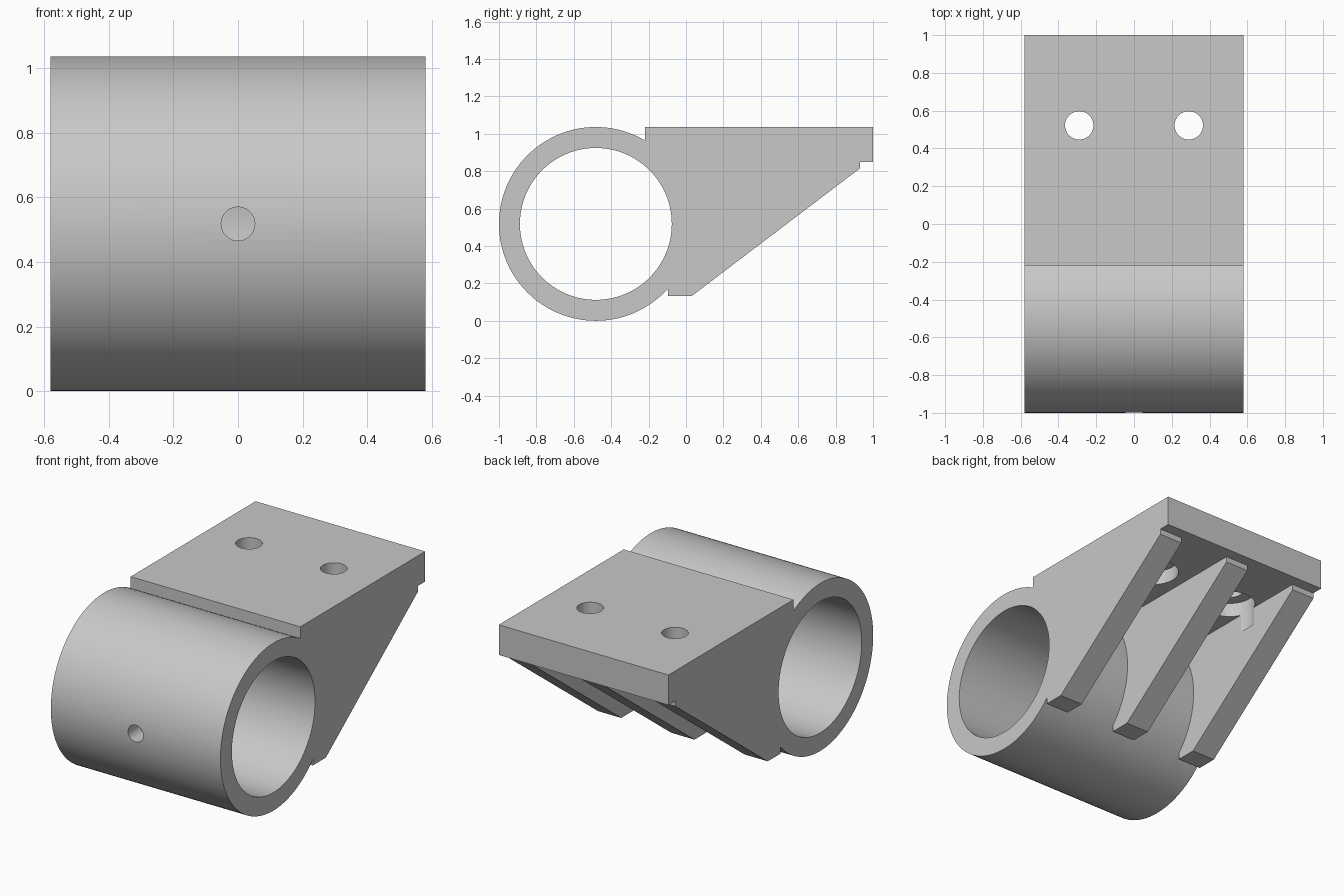
import bpy, bmesh, math
from mathutils import Matrix

if "Cube" in bpy.data.objects:
    bpy.data.objects.remove(bpy.data.objects["Cube"], do_unlink=True)

HALF_W = 0.58                 # half the width along x
RING_Y, RING_Z = -0.482, 0.518
OUTER_R, BORE_R = 0.518, 0.406
TOP, PLATE_Z = 1.036, 0.85
RIB_W = 0.158

metal = bpy.data.materials.new("light_grey")
metal.use_nodes = True
grey = (0.58, 0.58, 0.58, 1)
metal.diffuse_color = grey
metal.node_tree.nodes["Principled BSDF"].inputs["Base Color"].default_value = grey


def finish(bm, name):
    bmesh.ops.recalc_face_normals(bm, faces=bm.faces)
    mesh = bpy.data.meshes.new(name)
    bm.to_mesh(mesh)
    bm.free()
    mesh.materials.append(metal)
    obj = bpy.data.objects.new(name, mesh)
    bpy.context.collection.objects.link(obj)
    return obj


def cylinder(name, radius, depth, centre, axis, sides=64):
    turn = {"X": Matrix.Rotation(math.pi / 2, 4, "Y"),
            "Y": Matrix.Rotation(math.pi / 2, 4, "X"),
            "Z": Matrix.Identity(4)}[axis]
    bm = bmesh.new()
    bmesh.ops.create_cone(bm, cap_ends=True, segments=sides, radius1=radius,
                          radius2=radius, depth=depth,
                          matrix=Matrix.Translation(centre) @ turn)
    return finish(bm, name)


def extrude_profile(name, points, x0, x1):
    """Extrude a closed (y, z) outline from x0 to x1."""
    bm = bmesh.new()
    face = bm.faces.new([bm.verts.new((x0, y, z)) for y, z in points])
    out = bmesh.ops.extrude_face_region(bm, geom=[face])
    moved = [v for v in out["geom"] if isinstance(v, bmesh.types.BMVert)]
    bmesh.ops.translate(bm, verts=moved, vec=(x1 - x0, 0, 0))
    return finish(bm, name)


def combine(target, other, operation):
    mod = target.modifiers.new(other.name, "BOOLEAN")
    mod.operation, mod.object, mod.solver = operation, other, "EXACT"
    bpy.ops.object.select_all(action="DESELECT")
    bpy.context.view_layer.objects.active = target
    target.select_set(True)
    bpy.ops.object.modifier_apply(modifier=mod.name)
    bpy.data.objects.remove(other, do_unlink=True)


# Round sleeve
bracket = cylinder("clamp_bracket", OUTER_R, 2 * HALF_W, (0, RING_Y, RING_Z), "X", 128)

# Flat mounting plate
plate = extrude_profile("mounting_plate", [(-0.22, TOP), (1, TOP), (1, PLATE_Z), (-0.22, PLATE_Z)],
                        -HALF_W, HALF_W)
combine(bracket, plate, "UNION")

# Three sloping ribs that run from the sleeve to the plate
rib_outline = [(-0.22, 0.95), (0.93, 0.95), (0.93, 0.815), (0.03, 0.132),
               (-0.097, 0.132), (-0.097, 0.3), (-0.22, 0.5)]
for x in (-HALF_W, -RIB_W / 2, HALF_W - RIB_W):
    combine(bracket, extrude_profile("rib", rib_outline, x, x + RIB_W), "UNION")

# Bore through the sleeve
combine(bracket, cylinder("bore", BORE_R, 3, (0, RING_Y, RING_Z), "X", 128), "DIFFERENCE")

# Small set-screw hole in the front wall
combine(bracket, cylinder("screw_hole", 0.052, 0.4, (0, -0.95, RING_Z), "Y", 48), "DIFFERENCE")

# Bolt holes with wider recesses on the underside
for x in (-0.29, 0.29):
    combine(bracket, cylinder("bolt_hole", 0.075, 0.6, (x, 0.522, 0.95), "Z"), "DIFFERENCE")
    combine(bracket, cylinder("bolt_recess", 0.145, 0.2, (x, 0.522, PLATE_Z - 0.012), "Z"),
            "DIFFERENCE")

# Smooth round surfaces, crisp edges
bpy.ops.object.select_all(action="DESELECT")
bracket.select_set(True)
bpy.context.view_layer.objects.active = bracket
bpy.ops.object.shade_smooth_by_angle(angle=math.radians(25))
